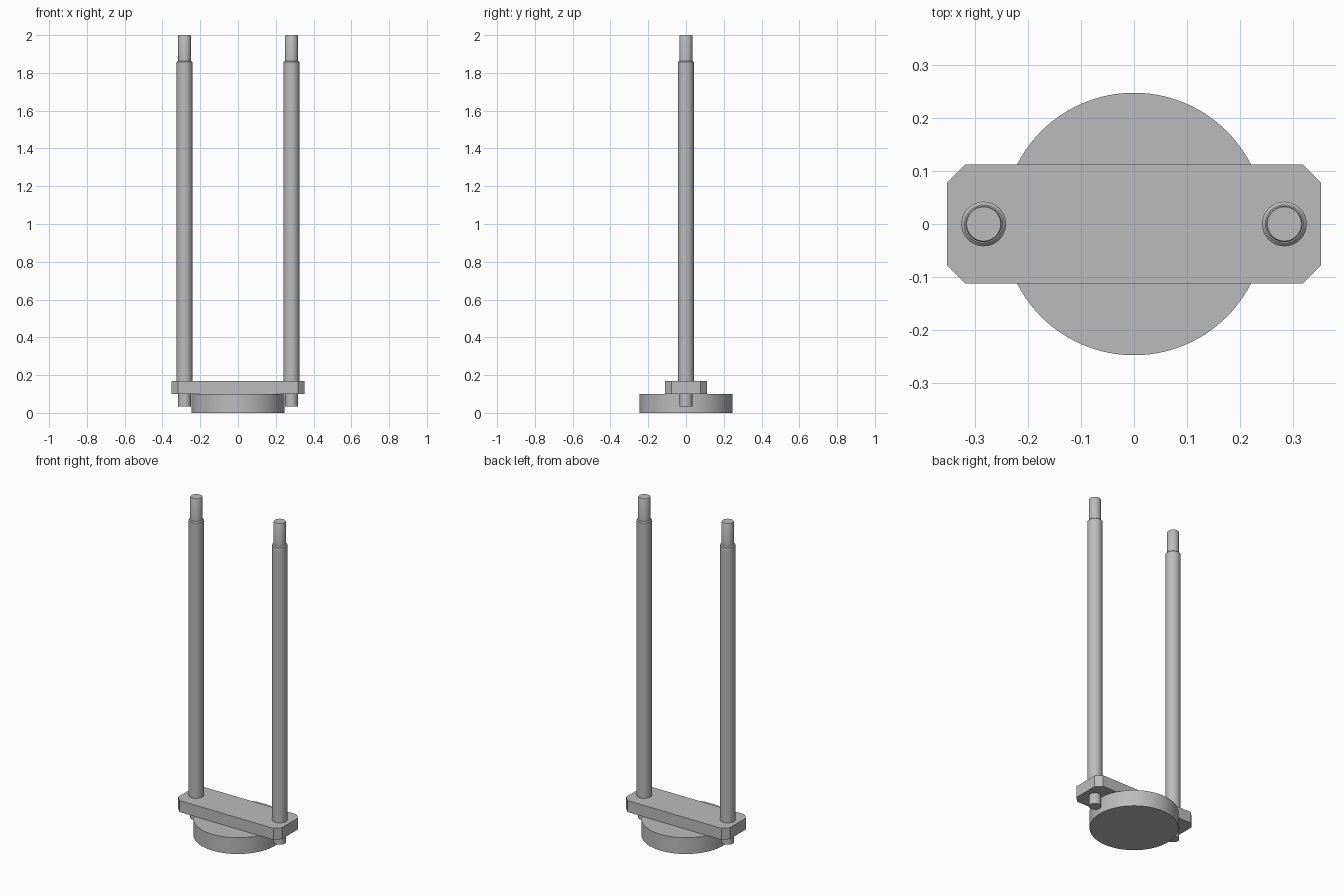
import bpy, bmesh, math

if "Cube" in bpy.data.objects:
    bpy.data.objects.remove(bpy.data.objects["Cube"])

steel = bpy.data.materials.new("grey steel")
steel.diffuse_color = (0.5, 0.5, 0.5, 1)
steel.use_nodes = True
steel.node_tree.nodes["Principled BSDF"].inputs["Base Color"].default_value = steel.diffuse_color


def finish(name, bm, smooth):
    bmesh.ops.recalc_face_normals(bm, faces=bm.faces)
    mesh = bpy.data.meshes.new(name)
    bm.to_mesh(mesh)
    bm.free()
    mesh.materials.append(steel)
    ob = bpy.data.objects.new(name, mesh)
    bpy.context.collection.objects.link(ob)
    if smooth:
        bpy.ops.object.select_all(action='DESELECT')
        ob.select_set(True)
        bpy.context.view_layer.objects.active = ob
        bpy.ops.object.shade_smooth_by_angle(angle=math.radians(30))
    return ob


def turned(name, profile, x=0.0, sides=64):
    """Closed solid of revolution from (radius, z) pairs, bottom to top."""
    bm = bmesh.new()
    rings = []
    for r, z in profile:
        rings.append([bm.verts.new((x + r * math.cos(2 * math.pi * i / sides),
                                    r * math.sin(2 * math.pi * i / sides), z))
                      for i in range(sides)])
    for a, b in zip(rings, rings[1:]):
        for i in range(sides):
            j = (i + 1) % sides
            bm.faces.new((a[i], a[j], b[j], b[i]))
    bm.faces.new(rings[0])
    bm.faces.new(rings[-1])
    return finish(name, bm, True)


# Round base disc
turned("base_disc", [(0.247, 0), (0.247, 0.1)], sides=96)

# Crossbar plate with chamfered corners
hx, hy, c = 0.352, 0.112, 0.034
outline = [(hx - c, -hy), (hx, -hy + c), (hx, hy - c), (hx - c, hy),
           (c - hx, hy), (-hx, hy - c), (-hx, c - hy), (c - hx, -hy)]
bm = bmesh.new()
face = bm.faces.new([bm.verts.new((x, y, 0.1)) for x, y in outline])
top = bmesh.ops.extrude_face_region(bm, geom=[face], use_keep_orig=True)
bmesh.ops.translate(bm, vec=(0, 0, 0.07),
                    verts=[v for v in top["geom"] if isinstance(v, bmesh.types.BMVert)])
finish("crossbar_plate", bm, False)

# Stepped rods: lower pin through the plate, thick shaft, small chamfer, thin tip
rod = [(0.034, 0.033), (0.034, 0.165), (0.042, 0.165), (0.042, 1.857),
       (0.036, 1.863), (0.034, 1.863), (0.034, 1.996), (0.032, 2.0)]
for side, x in (("left", -0.283), ("right", 0.283)):
    turned(side + "_rod", rod, x, 48)
